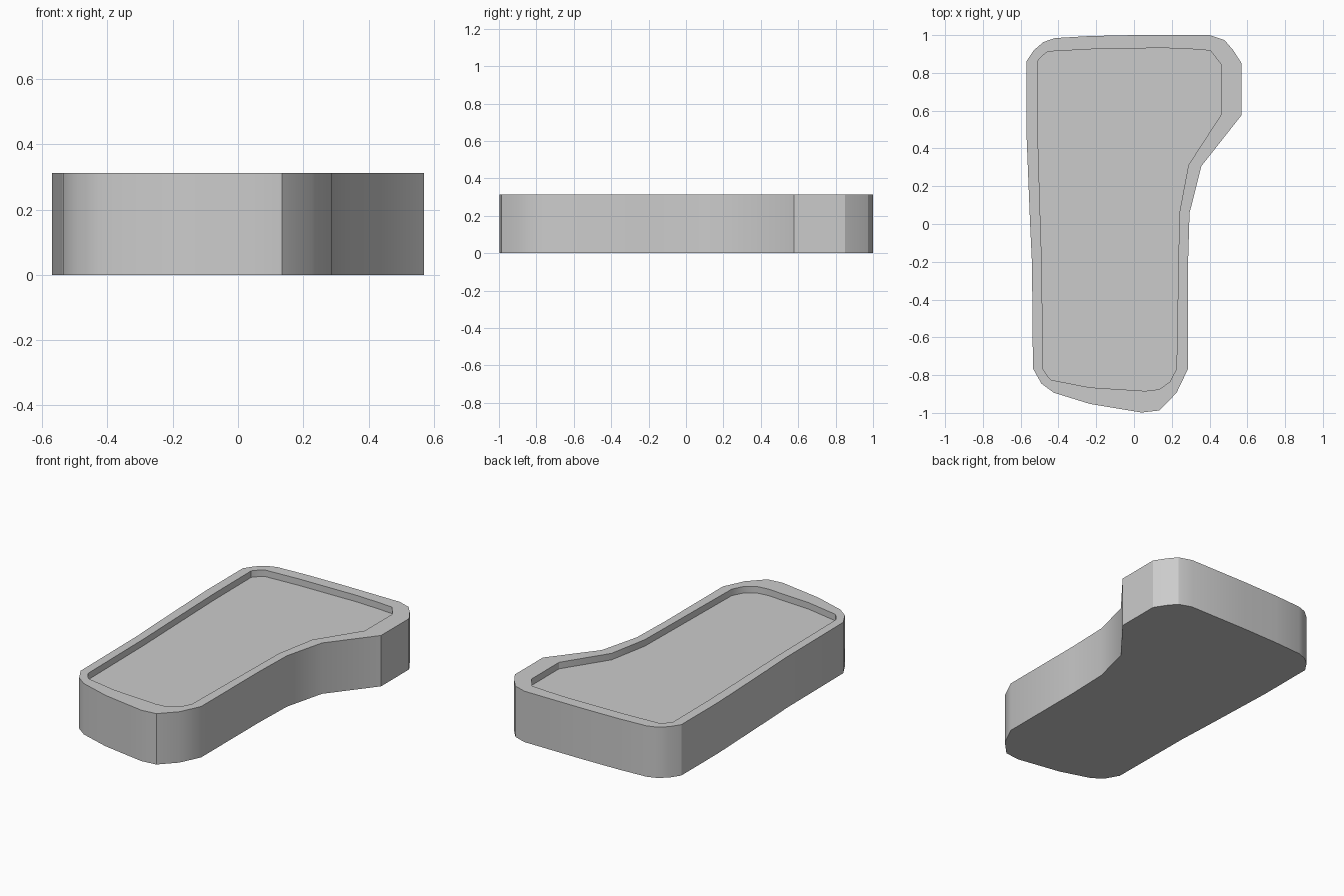
import bpy, bmesh, math

HEIGHT = 0.313
FLOOR = 0.273

# Plan outline, clockwise: outer edge x, y and matching recess edge x, y
PLAN = [
    (-0.57, 0.86, -0.512, 0.86), (-0.53, 0.92, -0.50, 0.875),
    (-0.48, 0.963, -0.48, 0.895), (-0.42, 0.984, -0.455, 0.913),
    (-0.235, 0.995, -0.235, 0.925), (0.0, 1.0, 0.15, 0.932),
    (0.40, 1.0, 0.30, 0.926), (0.48, 0.973, 0.405, 0.918),
    (0.525, 0.92, 0.43, 0.885), (0.57, 0.85, 0.46, 0.847),
    (0.57, 0.577, 0.46, 0.577), (0.357, 0.307, 0.288, 0.312),
    (0.294, 0.058, 0.24, 0.058), (0.286, -0.21, 0.235, -0.21),
    (0.286, -0.767, 0.225, -0.767), (0.225, -0.894, 0.19, -0.835),
    (0.135, -0.987, 0.135, -0.875), (0.04, -0.998, 0.06, -0.884),
    (-0.235, -0.952, -0.235, -0.865), (-0.425, -0.893, -0.44, -0.825),
    (-0.49, -0.845, -0.458, -0.805), (-0.535, -0.765, -0.482, -0.767),
    (-0.54, -0.21, -0.488, -0.21), (-0.55, 0.0, -0.495, 0.0),
    (-0.57, 0.50, -0.51, 0.50),
]
outer = [p[:2] for p in PLAN]
inner = [p[2:] for p in PLAN]

bm = bmesh.new()


def ring(points, z):
    return [bm.verts.new((x, y, z)) for x, y in points]


# Stacked rings: base, top of the wall, rim of the recess, recess floor
rings = [ring(outer, 0), ring(outer, HEIGHT), ring(inner, HEIGHT), ring(inner, FLOOR)]
n = len(PLAN)
for a, b in zip(rings, rings[1:]):
    for i in range(n):
        j = (i + 1) % n
        bm.faces.new((a[i], a[j], b[j], b[i]))
bm.faces.new(rings[0])
bm.faces.new(rings[-1])
bmesh.ops.recalc_face_normals(bm, faces=bm.faces[:])

mesh = bpy.data.meshes.new("recessed_tray")
bm.to_mesh(mesh)
bm.free()
tray = bpy.data.objects.new("recessed_tray", mesh)
bpy.context.collection.objects.link(tray)

# Soft shading round the wall, crisp rim and base edges
bpy.context.view_layer.objects.active = tray
tray.select_set(True)
bpy.ops.object.shade_smooth_by_angle(angle=math.radians(30))
